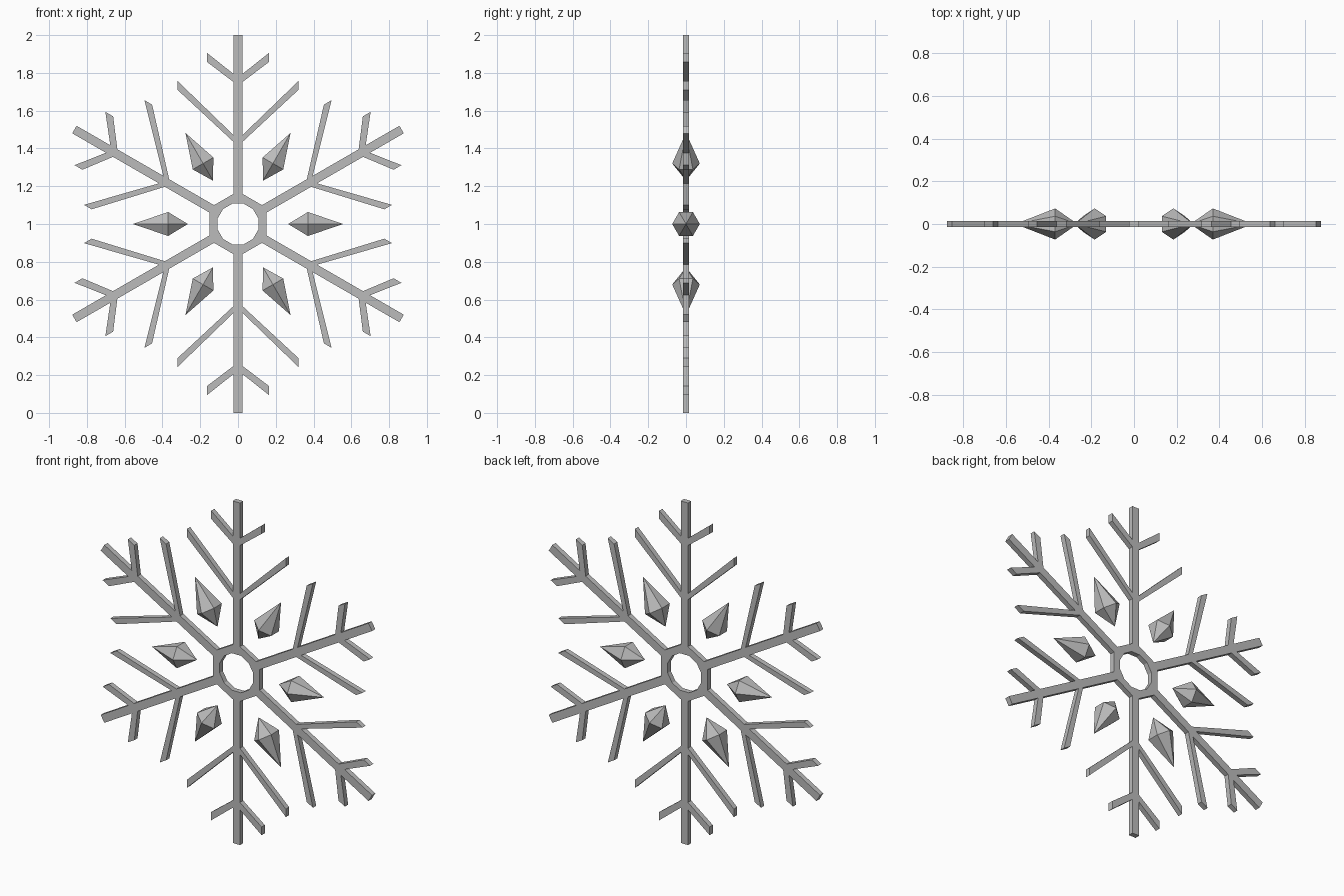
import bpy
import bmesh
from math import sin, cos, pi, radians
from mathutils import Matrix, Vector

cube = bpy.data.objects.get("Cube")
if cube:
    bpy.data.objects.remove(cube, do_unlink=True)

CENTRE = Vector((0, 0, 1))
THICK = 0.03     # depth of the flat lattice
W = 0.023        # half width of an arm

grey = bpy.data.materials.new("ice_grey")
grey.use_nodes = True
colour = (0.5, 0.5, 0.5, 1)
grey.diffuse_color = colour
grey.node_tree.nodes["Principled BSDF"].inputs["Base Color"].default_value = colour


def add_object(name, bm):
    bmesh.ops.recalc_face_normals(bm, faces=bm.faces)
    mesh = bpy.data.meshes.new(name)
    bm.to_mesh(mesh)
    bm.free()
    mesh.materials.append(grey)
    obj = bpy.data.objects.new(name, mesh)
    bpy.context.collection.objects.link(obj)
    obj.location = CENTRE
    return obj


def polar(radius, degrees):
    a = radians(degrees)
    return (radius * sin(a), radius * cos(a))


# Half of one arm: hub sector, long branch, short branch, tip
half_arm = [
    (0, 0.108), polar(0.112, 15), polar(0.108, 30), polar(0.15, 30),
    (W, 0.16),
    (W, 0.434), (0.32, 0.71), (0.32, 0.757), (W, 0.47),
    (W, 0.751), (0.163, 0.857), (0.163, 0.905), (W, 0.794),
    (W, 1), (0, 1),
]

# Flat lattice: mirror the half arm, turn it six times, weld and thicken
bm = bmesh.new()
for i in range(6):
    turn = Matrix.Rotation(i * pi / 3, 3, 'Y')
    for side in (1, -1):
        points = half_arm if side == 1 else half_arm[::-1]
        bm.faces.new([bm.verts.new(turn @ Vector((side * x, -THICK / 2, z)))
                      for x, z in points])
bmesh.ops.remove_doubles(bm, verts=bm.verts, dist=0.0005)
front = bm.faces[:]
extruded = bmesh.ops.extrude_face_region(bm, geom=front, use_keep_orig=True)
back = [v for v in extruded["geom"] if isinstance(v, bmesh.types.BMVert)]
bmesh.ops.translate(bm, verts=back, vec=(0, THICK, 0))
add_object("snowflake_lattice", bm)


# Crystals: six-sided double points, one between each pair of arms
def crystal(name, angle):
    bm = bmesh.new()
    ring = [bm.verts.new((0.37, 0.073 * cos(k * pi / 3), 0.073 * sin(k * pi / 3)))
            for k in range(6)]
    for tip_x in (0.265, 0.557):
        tip = bm.verts.new((tip_x, 0, 0))
        for k in range(6):
            bm.faces.new((ring[k], ring[(k + 1) % 6], tip))
    obj = add_object(name, bm)
    obj.rotation_euler.y = angle


for i in range(6):
    crystal(f"crystal_{i + 1}", i * pi / 3)
